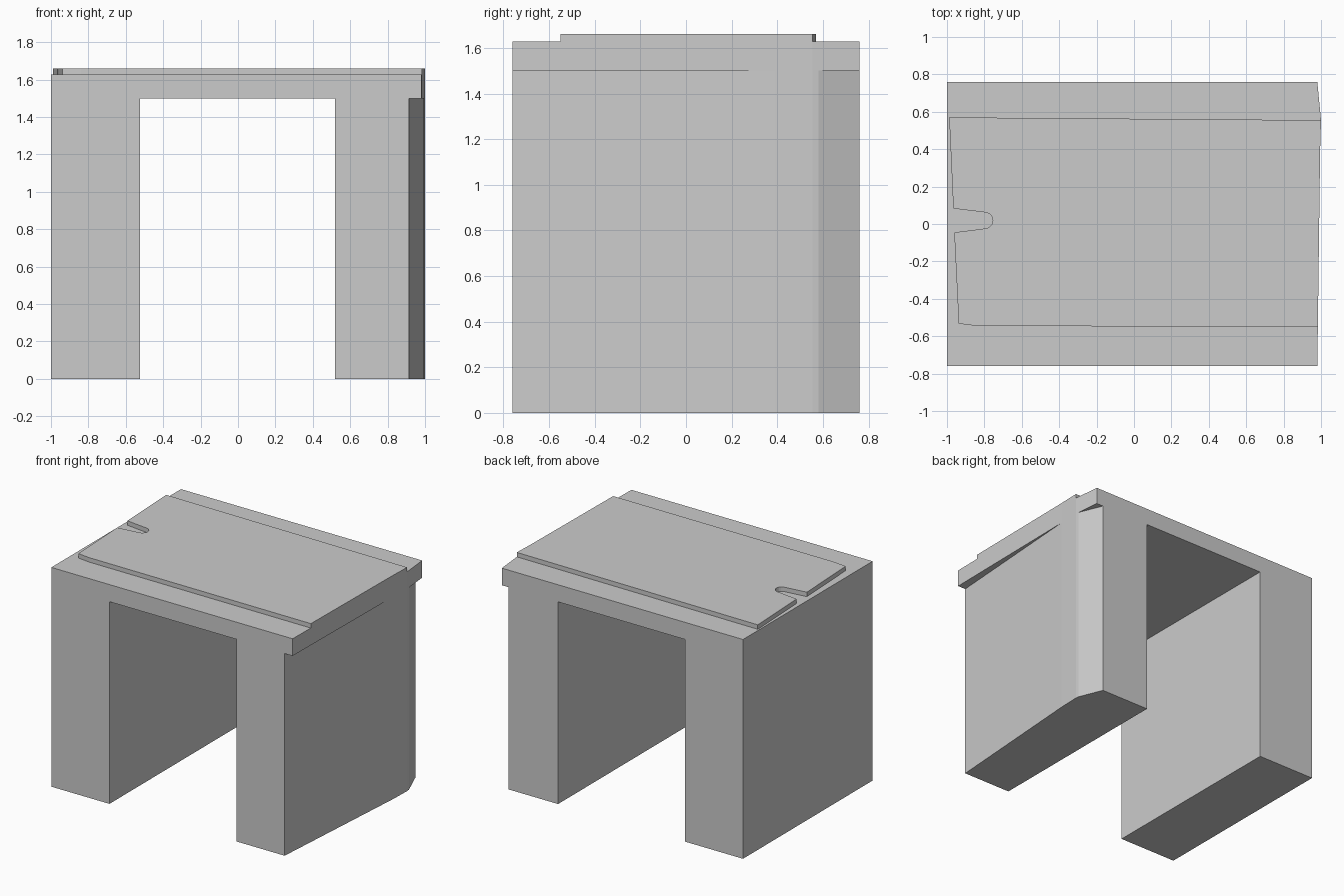
import bpy
import bmesh
import math

if "Cube" in bpy.data.objects:
    bpy.data.objects.remove(bpy.data.objects["Cube"])


def prism(name, outline, z0, z1):
    """Extrude a counter-clockwise plan outline from z0 to z1."""
    bm = bmesh.new()
    face = bm.faces.new([bm.verts.new((x, y, z0)) for x, y in outline])
    top = bmesh.ops.extrude_face_region(bm, geom=[face])
    for v in top["geom"]:
        if isinstance(v, bmesh.types.BMVert):
            v.co.z = z1
    bmesh.ops.recalc_face_normals(bm, faces=bm.faces)
    mesh = bpy.data.meshes.new(name)
    bm.to_mesh(mesh)
    bm.free()
    obj = bpy.data.objects.new(name, mesh)
    bpy.context.collection.objects.link(obj)
    return obj


FRONT, BACK = -0.76, 0.76
LEG_TOP, SLAB_TOP, PLATE_TOP = 1.5, 1.627, 1.66

# Slightly bowed right edge shared by the slab and the raised plate
right_edge = [(0.983, -0.55), (0.995, 0.39), (1.0, 0.555)]

# Left leg: plain block
prism("left_leg", [(-1, FRONT), (-0.523, FRONT), (-0.523, BACK), (-1, BACK)],
      0, LEG_TOP)

# Right leg: tapered outer side with a chamfered back corner
prism("right_leg", [(0.518, FRONT), (0.915, FRONT), (0.995, 0.39),
                    (1.0, 0.555), (0.997, 0.58), (0.923, BACK), (0.518, BACK)],
      0, LEG_TOP)

# Top slab bridging both legs
prism("top_slab", [(-1, FRONT), (0.98, FRONT)] + right_edge
      + [(0.98, BACK), (-1, BACK)], LEG_TOP, SLAB_TOP)

# Raised plate with a round-ended slot in its left edge
cx, cy, r = -0.798, 0.019, 0.043
slot_end = [(cx + r * math.cos(a), cy + r * math.sin(a))
            for a in (math.radians(83 - 166 * i / 10) for i in range(11))]
prism("raised_plate", right_edge + [(-0.988, 0.57), (-0.966, 0.083)]
      + slot_end + [(-0.961, -0.045), (-0.937, -0.533), (-0.84, -0.545)],
      SLAB_TOP, PLATE_TOP)
